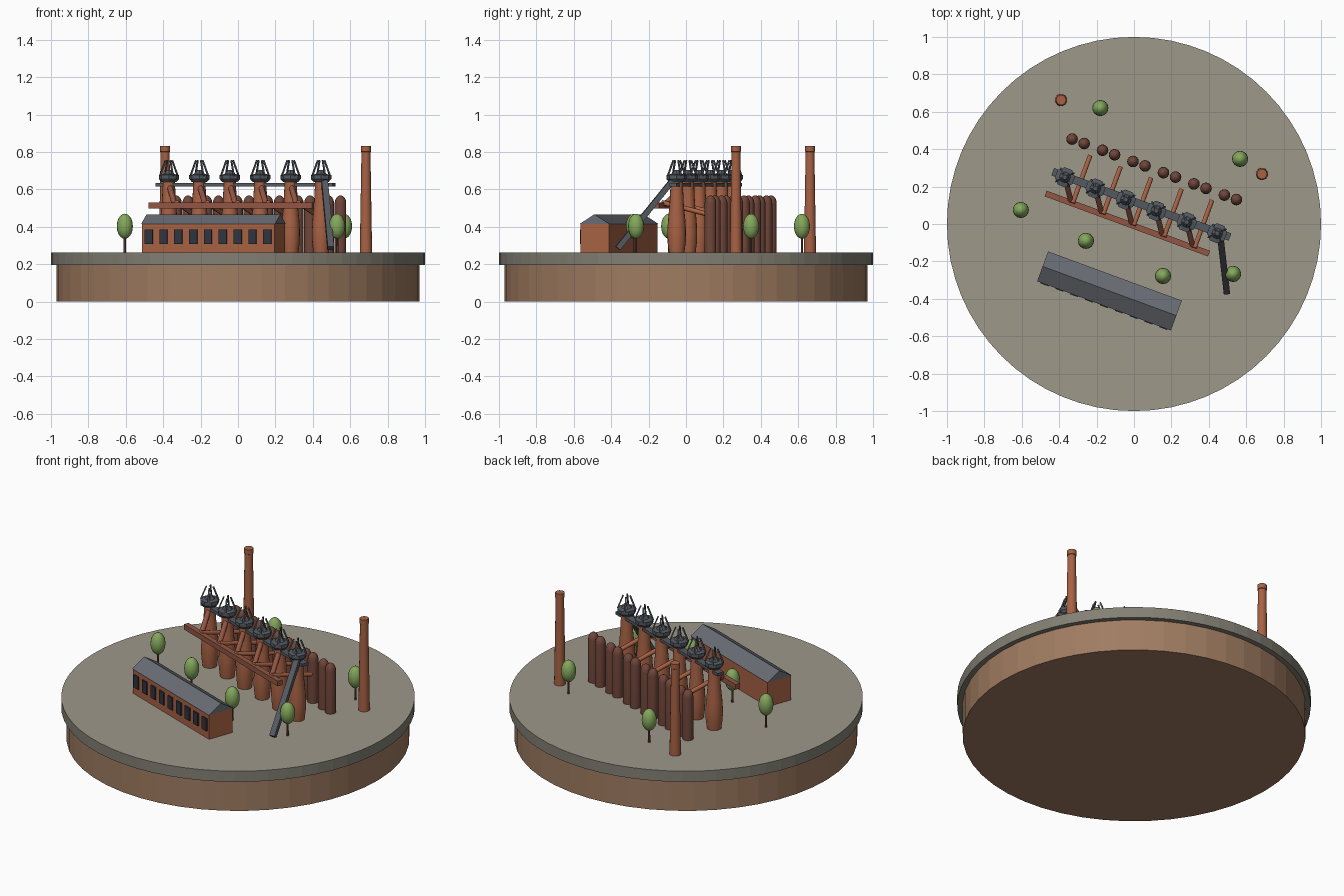
import bpy, bmesh, math
from mathutils import Vector, Matrix

cube = bpy.data.objects.get("Cube")
if cube:
    bpy.data.objects.remove(cube, do_unlink=True)


def material(name, rgb):
    """Material from 0-255 sRGB, stored linear."""
    col = [((c / 255 + 0.055) / 1.055) ** 2.4 for c in rgb] + [1]
    m = bpy.data.materials.new(name)
    m.use_nodes = True
    m.diffuse_color = col
    m.node_tree.nodes["Principled BSDF"].inputs["Base Color"].default_value = col
    return m


GROUND = material("ground", (158, 152, 138))
RIM = material("rim_stone", (131, 128, 116))
EARTH = material("earth", (160, 124, 97))
RUST = material("rusty_brick", (168, 98, 68))
STOVE = material("dark_brown", (112, 70, 58))
PIPE = material("red_brown", (146, 86, 68))
STEEL = material("steel", (84, 90, 97))
ROOF = material("slate", (105, 108, 116))
GLASS = material("dark_glass", (48, 52, 62))
LEAF = material("leaf_green", (132, 168, 92))

# The works sits in a frame turned about z
WORKS = Matrix.Translation((0.0375, 0.1, 0)) @ Matrix.Rotation(math.radians(-20.2), 4, 'Z')
FLOOR = 0.262


def site(x, y, z):
    return WORKS @ Vector((x, y, z))


def finish(name, bm, mats, matrix=None, smooth=False):
    bmesh.ops.recalc_face_normals(bm, faces=bm.faces)
    me = bpy.data.meshes.new(name)
    bm.to_mesh(me)
    bm.free()
    for m in mats:
        me.materials.append(m)
    ob = bpy.data.objects.new(name, me)
    bpy.context.collection.objects.link(ob)
    if matrix:
        ob.matrix_world = matrix
    if smooth:
        bpy.ops.object.select_all(action='DESELECT')
        ob.select_set(True)
        bpy.context.view_layer.objects.active = ob
        bpy.ops.object.shade_smooth_by_angle(angle=math.radians(40))
    return ob


def lathe(name, profile, sides, mat, x=0, y=0, smooth=True):
    """Capped turned shape from (radius, z) points."""
    bm = bmesh.new()
    rings = []
    for r, z in profile:
        angles = [math.tau * i / sides for i in range(sides)]
        rings.append([bm.verts.new((r * math.cos(a), r * math.sin(a), z)) for a in angles])
    for lo, hi in zip(rings, rings[1:]):
        for i in range(sides):
            j = (i + 1) % sides
            bm.faces.new((lo[i], lo[j], hi[j], hi[i]))
    bm.faces.new(rings[0])
    bm.faces.new(rings[-1])
    return finish(name, bm, [mat], Matrix.Translation((x, y, 0)), smooth)


def along(a, b):
    d = b - a
    return Matrix.Translation((a + b) / 2) @ d.to_track_quat('Z', 'Y').to_matrix().to_4x4()


def bar(name, a, b, w, h, mat):
    bm = bmesh.new()
    bmesh.ops.create_cube(bm, size=1, matrix=Matrix.Diagonal((w, h, (b - a).length, 1)))
    return finish(name, bm, [mat], along(a, b))


def tube(name, a, b, r, mat):
    bm = bmesh.new()
    bmesh.ops.create_cone(bm, cap_ends=True, segments=10, radius1=r, radius2=r,
                          depth=(b - a).length)
    return finish(name, bm, [mat], along(a, b), True)


# Round base: earth plinth and a slab whose top is the ground
lathe("plinth", [(0.97, 0), (0.97, 0.195)], 48, EARTH, smooth=False)
slab = lathe("ground_slab", [(1, 0.195), (1, FLOOR)], 64, RIM, smooth=False)
slab.data.materials.append(GROUND)
for p in slab.data.polygons:
    p.material_index = 1 if p.normal.z > 0.5 else 0

# Furnaces with hoppers, headgear and paired stoves
STEP = 0.1735
furnace_shape = [(0.041, FLOOR), (0.049, 0.32), (0.05, 0.38), (0.046, 0.44),
                 (0.038, 0.52), (0.032, 0.65)]
stove_shape = [(0.031, FLOOR), (0.031, 0.525)]
stove_shape += [(0.031 * math.cos(t), 0.525 + 0.043 * math.sin(t)) for t in (0.4, 0.8, 1.2, 1.5)]

for n in range(6):
    fx = (n - 2.5) * STEP
    c = site(fx, 0, 0)
    lathe(f"furnace_{n + 1}", furnace_shape, 16, RUST, c.x, c.y)
    lathe(f"hopper_{n + 1}", [(0.04, 0.64), (0.054, 0.655), (0.054, 0.677), (0.03, 0.682),
                              (0.012, 0.705)], 8, STEEL, c.x, c.y, smooth=False)
    for sx in (-1, 1):
        for sy in (-1, 1):
            bar(f"headgear_strut_{n + 1}", site(fx + sx * 0.037, sy * 0.037, 0.672),
                site(fx + sx * 0.014, sy * 0.014, 0.755), 0.008, 0.008, STEEL)
        s = site(fx + sx * 0.0345, 0.205, 0)
        lathe(f"stove_{n + 1}", stove_shape, 16, STOVE, s.x, s.y)

# Gas pipes: a main, downcomers from the furnaces and branches to the stoves
bar("gas_main", site(-0.5, -0.117, 0.513), site(0.43, -0.117, 0.513), 0.032, 0.032, PIPE)
for n in range(5):
    fx = (n - 2.5) * STEP
    tube(f"downcomer_{n + 1}", site(fx, 0, 0.63), site(fx + 0.075, -0.11, 0.515), 0.015, PIPE)
    bx = fx + STEP / 2
    tube(f"branch_pipe_{n + 1}", site(bx, -0.115, 0.53), site(bx, 0.155, 0.465), 0.013, RUST)

# Charging gallery and inclined hoist
bar("gallery", site(-0.505, 0.005, 0.625), site(0.505, 0.005, 0.625), 0.042, 0.018, STEEL)
bar("inclined_hoist", Vector((0.462, -0.07, 0.65)), Vector((0.496, -0.365, 0.285)),
    0.034, 0.03, STEEL)

# Long hall with gabled roof and front windows
HALL_Y, HALF_L, HALF_W, EAVE = -0.488, 0.381, 0.085, 0.415
bm = bmesh.new()
bmesh.ops.create_cube(bm, size=1, matrix=Matrix.Translation((0, HALL_Y, (FLOOR + EAVE) / 2))
                      @ Matrix.Diagonal((2 * HALF_L - 0.008, 2 * HALF_W - 0.008, EAVE - FLOOR, 1)))
finish("hall_walls", bm, [RUST], WORKS)

bm = bmesh.new()
ends = []
for x in (-HALF_L, HALF_L):
    ends.append([bm.verts.new((x, HALL_Y + dy, z)) for dy, z in
                 ((-HALF_W, EAVE), (HALF_W, EAVE), (0, 0.467))])
    bm.faces.new(ends[-1])
for i in range(3):
    j = (i + 1) % 3
    bm.faces.new((ends[0][i], ends[0][j], ends[1][j], ends[1][i]))
finish("hall_roof", bm, [ROOF], WORKS)

for n in range(9):
    wx = (n - 4) * 0.0845
    bm = bmesh.new()
    bmesh.ops.create_cube(bm, size=1, matrix=Matrix.Translation((wx, HALL_Y - HALF_W, 0.347))
                          @ Matrix.Diagonal((0.045, 0.009, 0.078, 1)))
    finish(f"hall_window_{n + 1}", bm, [GLASS], WORKS)

# Tall chimneys
for n, (x, y) in enumerate([(-0.39, 0.663), (0.684, 0.267)]):
    lathe(f"chimney_{n + 1}", [(0.033, FLOOR), (0.024, 0.8), (0.027, 0.802), (0.027, 0.832)],
          14, RUST, x, y)

# Trees
for n, (x, y) in enumerate([(-0.605, 0.075), (-0.257, -0.09), (0.155, -0.278),
                            (0.53, -0.267), (0.567, 0.348), (-0.18, 0.62)]):
    lathe(f"tree_trunk_{n + 1}", [(0.007, FLOOR), (0.006, 0.36)], 6, STOVE, x, y)
    bm = bmesh.new()
    bmesh.ops.create_uvsphere(bm, u_segments=16, v_segments=10, radius=1)
    finish(f"tree_crown_{n + 1}", bm, [LEAF], Matrix.Translation((x, y, 0.403))
           @ Matrix.Diagonal((0.043, 0.043, 0.067, 1)), True)
